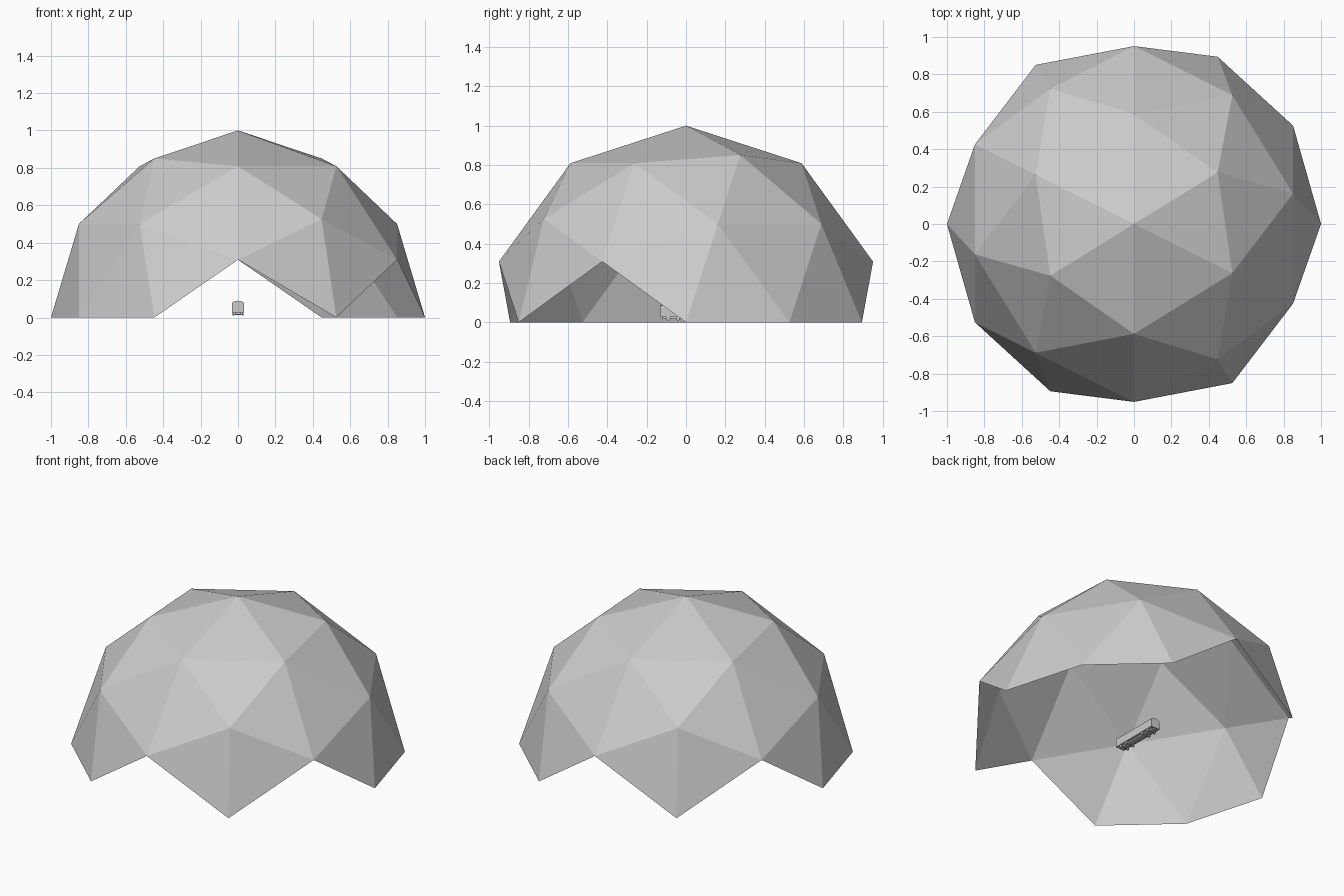
import bpy, bmesh, math
from mathutils import Matrix, Vector

if "Cube" in bpy.data.objects:
    bpy.data.objects.remove(bpy.data.objects["Cube"])

grey = bpy.data.materials.new("light grey")
grey.diffuse_color = (0.6, 0.6, 0.6, 1)
grey.use_nodes = True
grey.node_tree.nodes["Principled BSDF"].inputs["Base Color"].default_value = grey.diffuse_color


def finish(bm, name):
    bmesh.ops.recalc_face_normals(bm, faces=bm.faces)
    mesh = bpy.data.meshes.new(name)
    bm.to_mesh(mesh)
    bm.free()
    mesh.materials.append(grey)
    obj = bpy.data.objects.new(name, mesh)
    bpy.context.collection.objects.link(obj)
    return obj


def box(bm, centre, size):
    m = Matrix.Translation(centre) @ Matrix.Diagonal((*size, 1))
    bmesh.ops.create_cube(bm, size=1, matrix=m)


# Dome: icosahedron standing on an edge, each face split in four,
# keeping only the triangles that lie wholly above the ground
phi = (1 + math.sqrt(5)) / 2
spin = Matrix.Rotation(math.atan(1 / phi), 3, 'Z')
bm = bmesh.new()
for a in (-1, 1):
    for b in (-phi, phi):
        for co in ((a, 0, b), (b, a, 0), (0, b, a)):
            bm.verts.new(spin @ Vector(co))
bmesh.ops.convex_hull(bm, input=bm.verts)
bmesh.ops.subdivide_edges(bm, edges=bm.edges, cuts=1, use_grid_fill=True)
for v in bm.verts:
    v.co.normalize()
low = [f for f in bm.faces if min(v.co.z for v in f.verts) < -0.01]
bmesh.ops.delete(bm, geom=low, context='FACES')
dome = finish(bm, "dome_shell")
# all panels face outward
for p in dome.data.polygons:
    if p.normal.dot(p.center) < 0:
        p.flip()

# Coach body: loaf-shaped section drawn along y
Y0, Y1, HALF = -0.13, 0.20, 0.033
section = [(HALF, 0.026), (HALF, 0.072), (0.029, 0.082), (0.018, 0.088), (0, 0.09)]
section += [(-x, z) for x, z in reversed(section[:-1])]
bm = bmesh.new()
face = bm.faces.new([bm.verts.new((x, Y0, z)) for x, z in section])
ext = bmesh.ops.extrude_face_region(bm, geom=[face], use_keep_orig=True)
bmesh.ops.translate(bm, vec=(0, Y1 - Y0, 0),
                    verts=[g for g in ext["geom"] if isinstance(g, bmesh.types.BMVert)])
finish(bm, "coach_body")

# Undercarriage: centre beam and cross members
bm = bmesh.new()
box(bm, (0, 0.035, 0.022), (0.03, 0.31, 0.01))
for y in (-0.09, -0.04, 0.11, 0.16):
    box(bm, (0, y, 0.018), (0.05, 0.008, 0.008))
finish(bm, "coach_underframe")

# Wheels
bm = bmesh.new()
for x in (-0.026, 0.026):
    for y in (-0.09, -0.04, 0.11, 0.16):
        m = Matrix.Translation((x, y, 0.02)) @ Matrix.Rotation(math.pi / 2, 4, 'Y')
        bmesh.ops.create_cone(bm, cap_ends=True, segments=10, radius1=0.011,
                              radius2=0.011, depth=0.008, matrix=m)
finish(bm, "coach_wheels")
